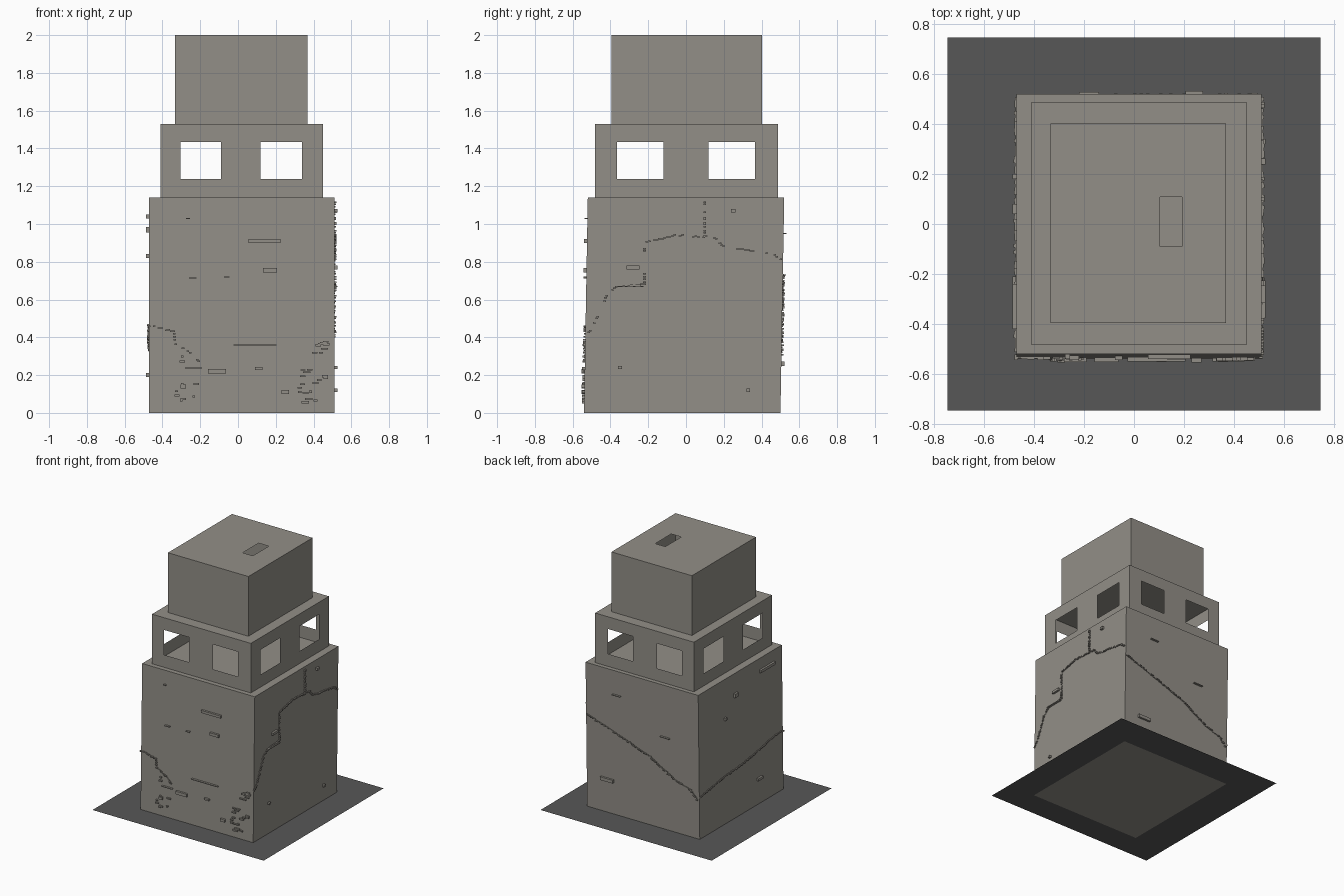
import bpy, bmesh, random
from mathutils import Vector

if "Cube" in bpy.data.objects:
    bpy.data.objects.remove(bpy.data.objects["Cube"])

random.seed(4)

def material(name, color):
    m = bpy.data.materials.new(name)
    m.diffuse_color = (*color, 1)
    m.use_nodes = True
    m.node_tree.nodes["Principled BSDF"].inputs["Base Color"].default_value = m.diffuse_color
    return m

stone = material("warm_grey_stone", (0.29, 0.275, 0.245))
dark = material("dark_grey_ground", (0.095, 0.095, 0.095))

def finish(name, bm, mat):
    bmesh.ops.remove_doubles(bm, verts=bm.verts, dist=1e-5)
    me = bpy.data.meshes.new(name)
    bm.to_mesh(me)
    bm.free()
    me.materials.append(mat)
    ob = bpy.data.objects.new(name, me)
    bpy.context.collection.objects.link(ob)
    return ob

def panel(bm, us, vs, place, holes=(), flip=False):
    """Grid of quads on a plane, leaving out the cells listed in holes."""
    for i in range(len(us) - 1):
        for j in range(len(vs) - 1):
            if (i, j) in holes:
                continue
            q = [(us[i], vs[j]), (us[i + 1], vs[j]), (us[i + 1], vs[j + 1]), (us[i], vs[j + 1])]
            if flip:
                q.reverse()
            bm.faces.new([bm.verts.new(place(u, v)) for u, v in q])

def shell(bm, xs, ys, zs, holes=()):
    """Four thin walls, with window cells left open."""
    panel(bm, xs, zs, lambda u, v: (u, ys[0], v), holes)
    panel(bm, xs, zs, lambda u, v: (u, ys[-1], v), holes, True)
    panel(bm, ys, zs, lambda u, v: (xs[-1], u, v), holes)
    panel(bm, ys, zs, lambda u, v: (xs[0], u, v), holes, True)

def box(bm, lo, hi):
    c = [(a + b) / 2 for a, b in zip(lo, hi)]
    vs = bmesh.ops.create_cube(bm, size=1)["verts"]
    for v in vs:
        v.co = Vector(c[k] + v.co[k] * (hi[k] - lo[k]) for k in range(3))
    return vs

# Ground plate, open beneath the tower
X0, X1 = -0.47, 0.51
bm = bmesh.new()
panel(bm, [-0.745, X0, X1, 0.745], [-0.745, -0.54, 0.50, 0.745],
      lambda u, v: (u, v, 0.0), {(1, 1)})
finish("ground_plate", bm, dark)

# Main body, leaning slightly towards the back
H = 1.14
def lean(z):
    return 0.02 * z / H
bm = bmesh.new()
for v in box(bm, (X0, -0.54, 0), (X1, 0.50, H)):
    v.co.y += lean(v.co.z)
finish("tower_body", bm, stone)

# Belfry storey with two windows on each side
bm = bmesh.new()
xs = [-0.41, -0.305, -0.09, 0.12, 0.338, 0.45]
ys = [-0.483, -0.365, -0.12, 0.12, 0.365, 0.487]
shell(bm, xs, ys, [H, 1.238, 1.434, 1.53], {(1, 1), (3, 1)})
panel(bm, xs, ys, lambda u, v: (u, v, 1.53))
finish("window_storey", bm, stone)

# Top block with a slot in its roof
bm = bmesh.new()
xs = [-0.333, 0.104, 0.192, 0.367]
ys = [-0.395, -0.09, 0.108, 0.402]
shell(bm, xs, ys, [1.53, 2.0])
panel(bm, xs, ys, lambda u, v: (u, v, 2.0), {(1, 1)})
finish("top_block", bm, stone)

def stud(bm, side, u, z, w, h, d):
    """Small raised stone on one side of the body."""
    s = lean(z)
    a, b, e = u - w / 2, u + w / 2, 0.01
    lo_z, hi_z = z - h / 2, z + h / 2
    if side == "front":
        y = -0.54 + s
        box(bm, (a, y - d, lo_z), (b, y + e, hi_z))
    elif side == "back":
        y = 0.50 + s
        box(bm, (a, y - e, lo_z), (b, y + d, hi_z))
    elif side == "right":
        box(bm, (X1 - e, a, lo_z), (X1 + d, b, hi_z))
    else:
        box(bm, (X0 - d, a, lo_z), (X0 + e, b, hi_z))

# Loose bricks: position along the side, height, width, thickness
bricks = {
    "front": [(0.14, 0.91, 0.17, 0.02), (0.17, 0.755, 0.075, 0.022), (0.09, 0.36, 0.23, 0.006),
              (-0.11, 0.22, 0.095, 0.024), (-0.24, 0.715, 0.04, 0.006), (-0.06, 0.72, 0.03, 0.006),
              (-0.235, 0.237, 0.09, 0.006), (0.11, 0.235, 0.04, 0.014), (0.25, 0.11, 0.04, 0.02),
              (-0.29, 0.14, 0.03, 0.02), (-0.265, 1.03, 0.02, 0.006)],
    "right": [(-0.28, 0.77, 0.07, 0.02), (-0.3, 0.67, 0.15, 0.006), (0.25, 1.07, 0.025, 0.02),
              (-0.35, 0.24, 0.02, 0.015), (0.33, 0.12, 0.02, 0.02)],
    "back": [(0.33, 0.26, 0.11, 0.025), (-0.18, 0.73, 0.08, 0.006), (0.24, 0.95, 0.07, 0.006)],
    "left": [(-0.33, 1.04, 0.18, 0.022), (0.06, 0.97, 0.04, 0.03), (0.19, 0.83, 0.02, 0.02),
             (-0.24, 0.2, 0.06, 0.02)],
}
for side, items in bricks.items():
    bm = bmesh.new()
    for u, z, w, h in items:
        stud(bm, side, u, z, w, h, 0.016)
    finish(side + "_bricks", bm, stone)

# Rubble in the lower corners of the front
bm = bmesh.new()
for k in range(24):
    z = random.uniform(0.05, 0.4)
    u = random.uniform(0.31 + max(0, z - 0.22) * 0.8, 0.47)
    stud(bm, "front", u, z, random.uniform(0.015, 0.04), random.uniform(0.007, 0.013), 0.012)
for k in range(9):
    stud(bm, "front", random.uniform(-0.33, -0.19), random.uniform(0.05, 0.3),
         random.uniform(0.012, 0.03), random.uniform(0.007, 0.013), 0.012)
finish("front_rubble", bm, stone)

# Jagged cracks running round the body
cracks = [
    ("front", [(-0.47, 0.46), (-0.34, 0.43), (-0.33, 0.36), (-0.24, 0.31), (-0.2, 0.26)]),
    ("right", [(-0.53, 0.4), (-0.49, 0.46), (-0.42, 0.62), (-0.37, 0.67), (-0.22, 0.68),
               (-0.22, 0.9), (-0.06, 0.94), (0.15, 0.93), (0.2, 0.88), (0.47, 0.84), (0.51, 0.8)]),
    ("right", [(0.1, 0.94), (0.1, 1.13)]),
    ("back", [(0.5, 0.73), (0.2, 0.63), (-0.05, 0.54), (-0.25, 0.42), (-0.4, 0.37), (-0.46, 0.3)]),
    ("left", [(0.5, 0.33), (0.25, 0.37), (-0.1, 0.4), (-0.35, 0.45), (-0.52, 0.47)]),
]
for n, (side, path) in enumerate(cracks):
    bm = bmesh.new()
    for p, q in zip(path, path[1:]):
        p, q = Vector(p), Vector(q)
        steps = max(1, round((q - p).length / 0.014))
        for k in range(steps):
            c = p.lerp(q, k / steps)
            stud(bm, side, c.x, c.y + random.uniform(-0.004, 0.004), 0.014, 0.008,
                 random.uniform(0.004, 0.012))
    finish("%s_crack_%d" % (side, n), bm, stone)
